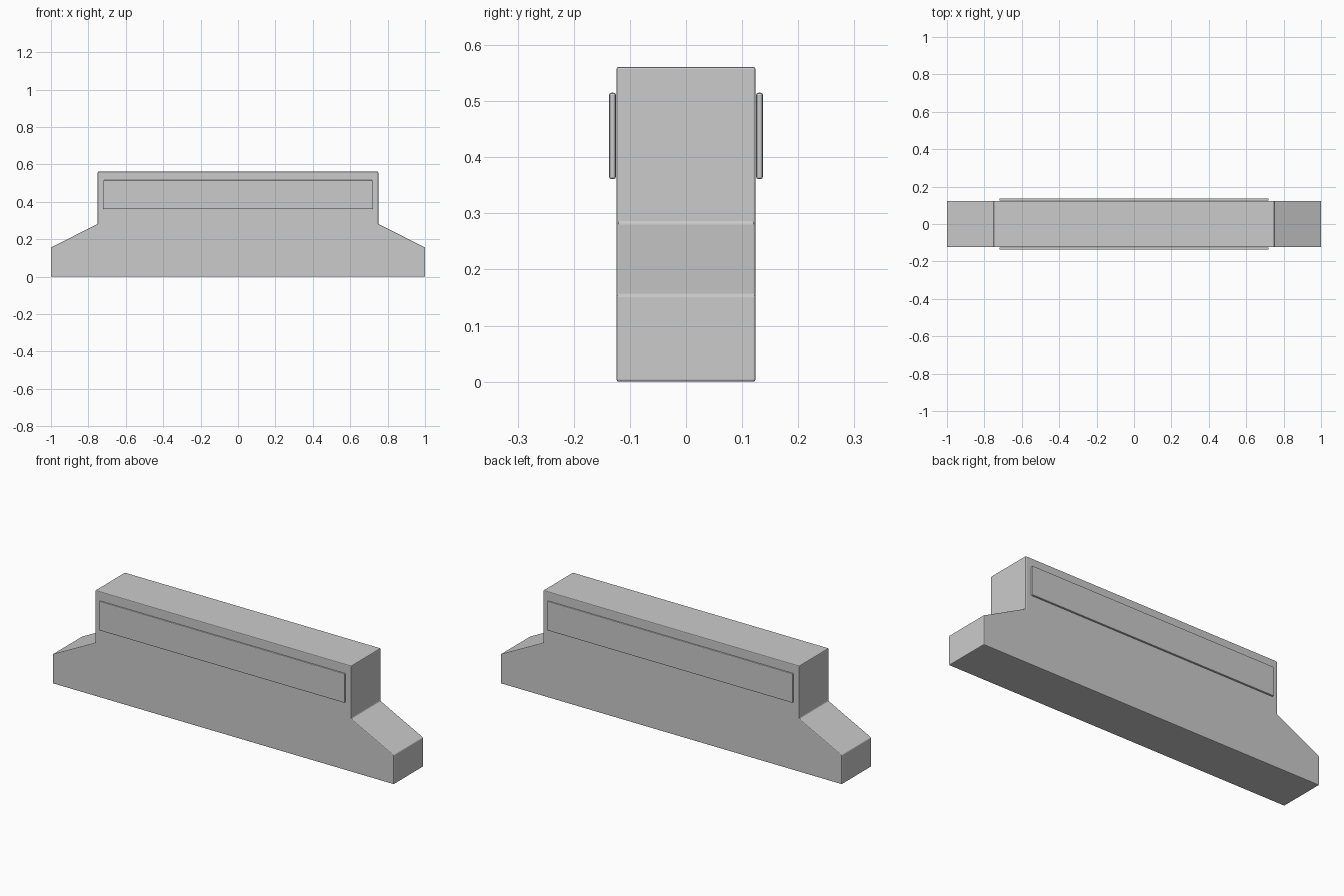
import bpy, bmesh

if "Cube" in bpy.data.objects:
    bpy.data.objects.remove(bpy.data.objects["Cube"])


def extruded(name, profile, y0, y1, bevel, segments):
    """Extrude an x-z outline from y0 to y1 and soften its edges."""
    bm = bmesh.new()
    face = bm.faces.new([bm.verts.new((x, y0, z)) for x, z in profile])
    out = bmesh.ops.extrude_face_region(bm, geom=[face])
    verts = [g for g in out["geom"] if isinstance(g, bmesh.types.BMVert)]
    bmesh.ops.translate(bm, verts=verts, vec=(0, y1 - y0, 0))
    bmesh.ops.recalc_face_normals(bm, faces=bm.faces[:])
    mesh = bpy.data.meshes.new(name)
    bm.to_mesh(mesh)
    bm.free()
    obj = bpy.data.objects.new(name, mesh)
    bpy.context.collection.objects.link(obj)
    mod = obj.modifiers.new("soft_edges", "BEVEL")
    mod.width = bevel
    mod.segments = segments
    mod.limit_method = "ANGLE"
    mod.angle_limit = 0.35
    return obj


# Barrier body: wide foot, sloped shoulders, upright upper wall
right = [(1.0, 0.0), (1.0, 0.155), (0.75, 0.282), (0.75, 0.561)]
left = [(-x, z) for x, z in reversed(right)]
extruded("barrier_body", right + left, -0.124, 0.124, 0.004, 2)

# Thin raised panels on the front and back of the upper wall
px, z0, z1 = 0.72, 0.361, 0.515
outline = [(-px, z0), (px, z0), (px, z1), (-px, z1)]
for name, side in (("front_panel", -1), ("back_panel", 1)):
    extruded(name, outline, side * 0.125, side * 0.137, 0.004, 2)
